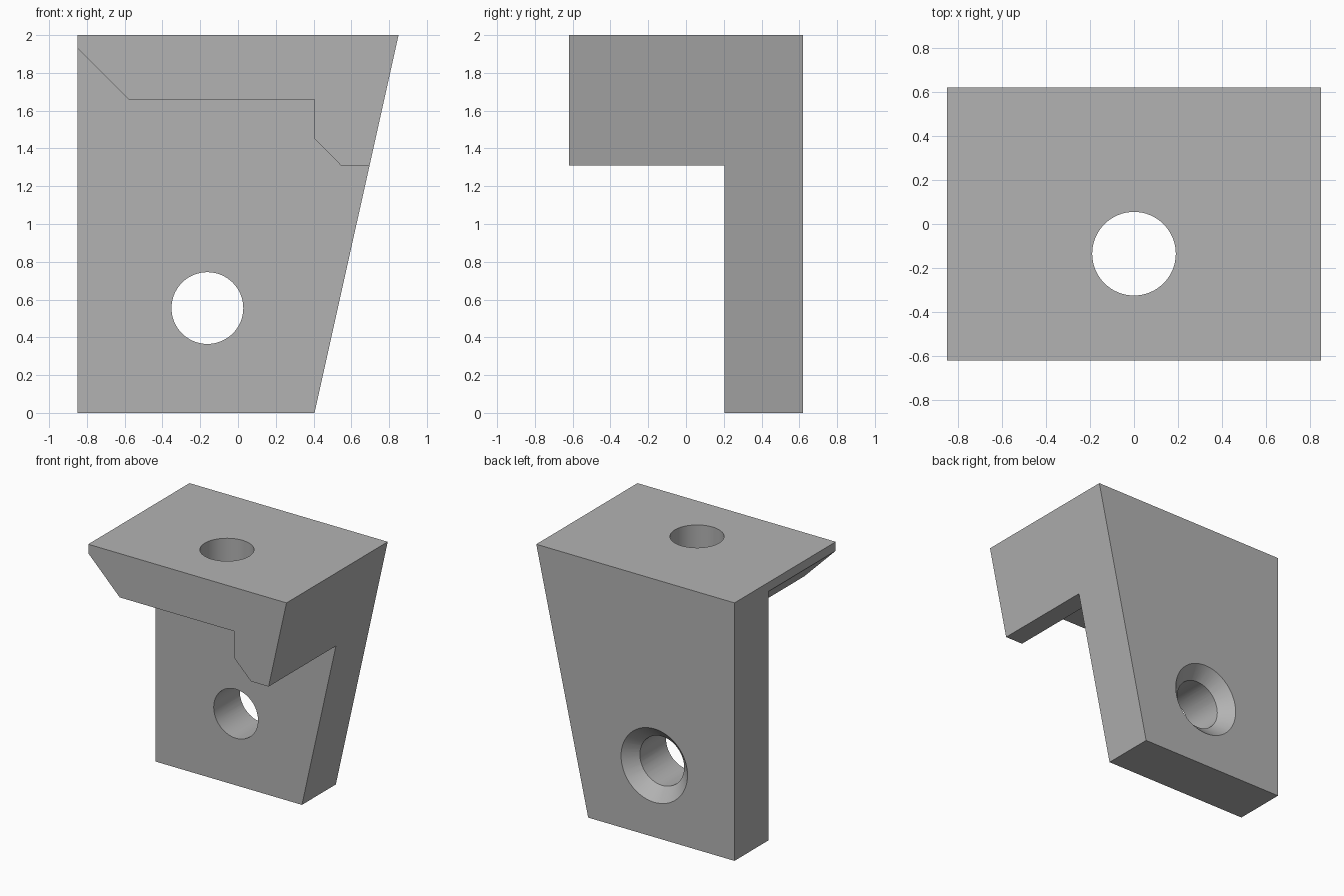
import bpy
import bmesh
import math

cube = bpy.data.objects.get("Cube")
if cube:
    bpy.data.objects.remove(cube, do_unlink=True)

grey = bpy.data.materials.new("plain grey")
grey.use_nodes = True
grey.diffuse_color = (0.45, 0.45, 0.45, 1)
grey.node_tree.nodes["Principled BSDF"].inputs["Base Color"].default_value = (0.45, 0.45, 0.45, 1)


def extrude_profile(name, profile, y0, y1):
    """Solid made from an x-z outline swept along y."""
    bm = bmesh.new()
    face = bm.faces.new([bm.verts.new((x, y0, z)) for x, z in profile])
    swept = bmesh.ops.extrude_face_region(bm, geom=[face])["geom"]
    verts = [v for v in swept if isinstance(v, bmesh.types.BMVert)]
    bmesh.ops.translate(bm, verts=verts, vec=(0, y1 - y0, 0))
    bmesh.ops.recalc_face_normals(bm, faces=bm.faces)
    mesh = bpy.data.meshes.new(name)
    bm.to_mesh(mesh)
    bm.free()
    mesh.materials.append(grey)
    obj = bpy.data.objects.new(name, mesh)
    bpy.context.collection.objects.link(obj)
    return obj


def round_cutter(name, r1, r2, depth, location, tilt=0):
    bpy.ops.mesh.primitive_cone_add(vertices=64, radius1=r1, radius2=r2, depth=depth,
                                    location=location, rotation=(tilt, 0, 0))
    obj = bpy.context.object
    obj.name = name
    obj.data.materials.append(grey)
    return obj


# Full block with one slanted side
bracket = extrude_profile("bracket", [(-0.85, 0), (0.405, 0), (0.85, 2), (-0.85, 2)], -0.62, 0.62)

# Space below the top flange, in front of the upright plate
recess = extrude_profile("recess_cutter", [
    (-1, 2.08), (-0.58, 1.66), (0.405, 1.66), (0.405, 1.45),
    (0.545, 1.31), (1, 1.31), (1, -0.5), (-1, -0.5)], -1, 0.205)

# Bolt holes, with a countersink at the back of the upright plate
quarter = -math.pi / 2
cutters = [
    recess,
    round_cutter("flange_hole_cutter", 0.19, 0.19, 1, (0, -0.135, 2), 0),
    round_cutter("plate_hole_cutter", 0.19, 0.19, 1, (-0.162, 0.5, 0.555), quarter),
    round_cutter("countersink_cutter", 0.09, 0.39, 0.3, (-0.162, 0.575, 0.555), quarter),
]
for cutter in cutters:
    cut = bracket.modifiers.new(cutter.name, 'BOOLEAN')
    cut.operation = 'DIFFERENCE'
    cut.solver = 'EXACT'
    cut.object = cutter

# Apply the cuts, then drop the cutters
bpy.ops.object.select_all(action='DESELECT')
bpy.context.view_layer.objects.active = bracket
bracket.select_set(True)
for cutter in cutters:
    bpy.ops.object.modifier_apply(modifier=cutter.name)
    bpy.data.objects.remove(cutter, do_unlink=True)
bpy.ops.object.shade_smooth_by_angle(angle=math.radians(30))
